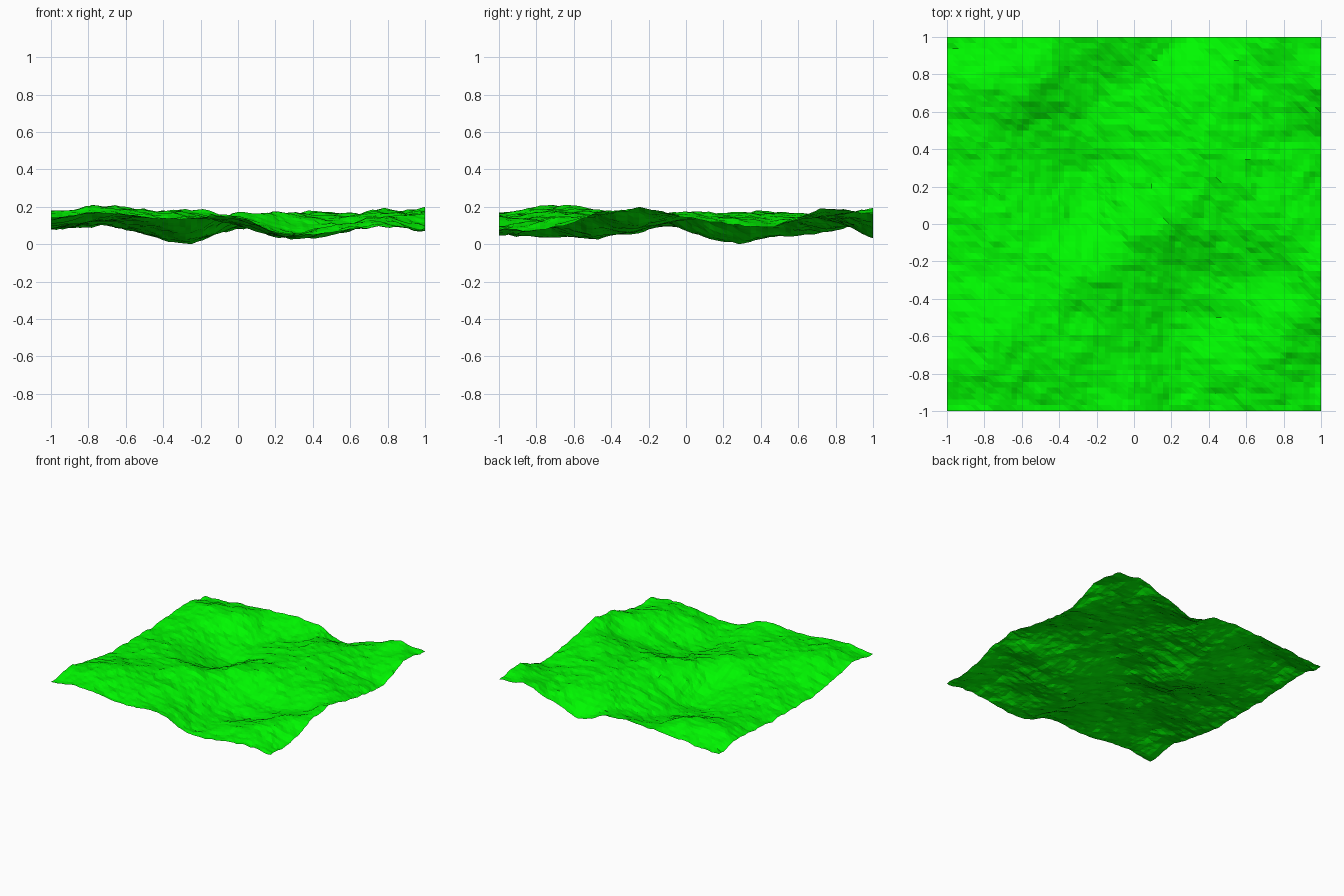
import bpy
from mathutils import Vector, noise

if "Cube" in bpy.data.objects:
    bpy.data.objects.remove(bpy.data.objects["Cube"])

N = 64  # cells per side

# Broad terrain heights in thousandths: rows run front to back, columns left to right
BROAD = [
    [137, 170, 145, 138, 145, 58, 65, 97, 75],
    [175, 210, 180, 158, 112, 48, 98, 138, 82],
    [125, 188, 175, 165, 115, 38, 58, 138, 155],
    [95, 130, 150, 182, 142, 80, 75, 105, 192],
    [90, 130, 115, 75, 165, 165, 140, 175, 155],
    [90, 110, 62, 14, 108, 155, 165, 155, 112],
    [105, 125, 75, 45, 108, 152, 168, 130, 108],
    [120, 165, 150, 72, 85, 138, 152, 152, 192],
    [77, 105, 125, 132, 128, 48, 110, 185, 163],
]


def spline(values, t):
    """Smooth curve through evenly spaced values, t from 0 to 1."""
    last = len(values) - 1
    i = min(int(t * last), last - 1)
    f = t * last - i
    a, b, c, d = (values[max(0, min(last, i + k))] for k in (-1, 0, 1, 2))
    return b + 0.5 * f * (c - a + f * (2*a - 5*b + 4*c - d + f * (3*(b - c) + d - a)))


def height(u, v):
    broad = spline([spline(row, u) for row in BROAD], v) / 1000
    rough = 0.0
    for freq, amp in ((9, 0.011), (19, 0.014), (37, 0.011)):
        rough += amp * noise.noise(Vector((u * freq + 3.3, v * freq + 8.7, 1.9)))
    return broad + rough


# Terrain sheet: a square grid of triangle pairs lifted by the height function
verts = [(2 * i / N - 1, 2 * j / N - 1, height(i / N, j / N))
         for j in range(N + 1) for i in range(N + 1)]
low = min(v[2] for v in verts)
verts = [(x, y, z - low) for x, y, z in verts]
faces = []
for j in range(N):
    for i in range(N):
        k = j * (N + 1) + i
        faces += [(k, k + 1, k + N + 1), (k + 1, k + N + 2, k + N + 1)]

mesh = bpy.data.meshes.new("terrain")
mesh.from_pydata(verts, [], faces)
mesh.update()
terrain = bpy.data.objects.new("terrain", mesh)
bpy.context.collection.objects.link(terrain)

# Green ground
grass = bpy.data.materials.new("grass_green")
grass.diffuse_color = (0.0, 0.95, 0.0, 1)
grass.use_nodes = True
grass.node_tree.nodes["Principled BSDF"].inputs["Base Color"].default_value = grass.diffuse_color
mesh.materials.append(grass)
